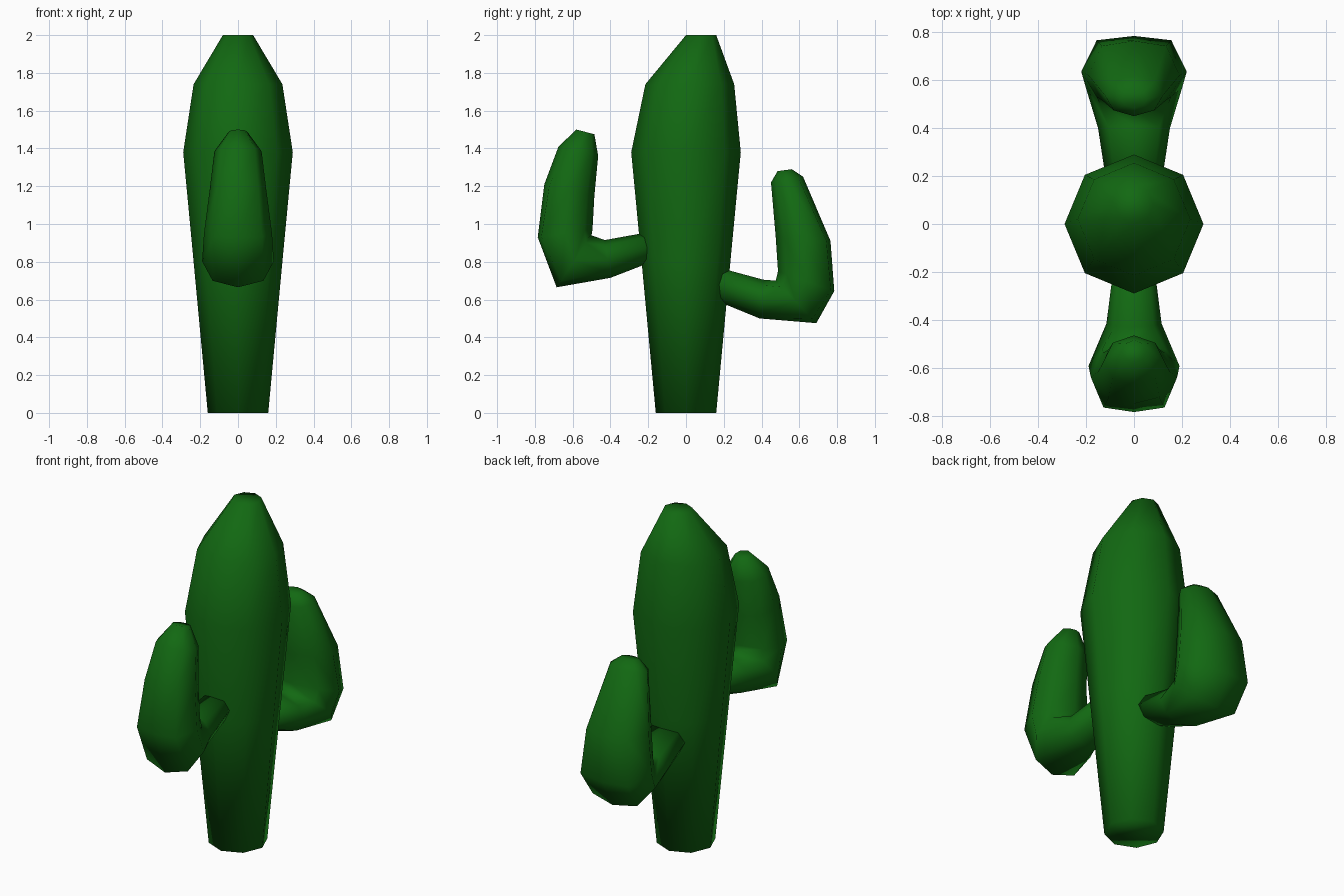
import bpy, bmesh, math

if "Cube" in bpy.data.objects:
    bpy.data.objects.remove(bpy.data.objects["Cube"])

green = bpy.data.materials.new("cactus green")
green.diffuse_color = (0.006, 0.14, 0.006, 1)
green.use_nodes = True
green.node_tree.nodes["Principled BSDF"].inputs["Base Color"].default_value = green.diffuse_color


def loft(name, sections):
    """Eight-sided skin through sections: (outer (y, z), inner (y, z), half width, squareness)."""
    bm = bmesh.new()
    rings = []
    for (oy, oz), (iy, iz), w, square in sections:
        ring = []
        for k in range(8):
            a = k * math.pi / 4
            c, s = math.cos(a), math.sin(a)
            if k in (1, 7):            # push the outer corners out
                c = math.copysign(square, c)
            t = (1 + c) / 2            # 1 on the outer edge, 0 on the inner
            ring.append(bm.verts.new((w * s, iy + (oy - iy) * t, iz + (oz - iz) * t)))
        rings.append(ring)
    for a, b in zip(rings, rings[1:]):
        for k in range(8):
            n = (k + 1) % 8
            bm.faces.new((a[k], a[n], b[n], b[k]))
    bm.faces.new(rings[0])
    bm.faces.new(rings[-1])
    bmesh.ops.recalc_face_normals(bm, faces=bm.faces)
    for f in bm.faces:
        f.smooth = True
    mesh = bpy.data.meshes.new(name)
    bm.to_mesh(mesh)
    bm.free()
    mesh.materials.append(green)
    obj = bpy.data.objects.new(name, mesh)
    bpy.context.collection.objects.link(obj)
    return obj


# Trunk: (height, radius, y offset)
trunk = [(0, 0.16, 0), (0.8, 0.235, 0), (1.38, 0.29, 0), (1.74, 0.235, 0.02), (2.0, 0.08, 0.08)]
loft("trunk", [((y - r, z), (y + r, z), r, 0.707) for z, r, y in trunk])

# Front arm, higher
loft("front_arm", [
    ((-0.18, 0.80), (-0.18, 0.96), 0.085, 0.707),
    ((-0.40, 0.715), (-0.43, 0.915), 0.115, 0.707),
    ((-0.685, 0.665), (-0.50, 0.94), 0.19, 0.75),
    ((-0.785, 0.93), (-0.495, 0.97), 0.18, 0.87),
    ((-0.75, 1.21), (-0.485, 1.15), 0.15, 0.8),
    ((-0.675, 1.41), (-0.465, 1.36), 0.125, 0.707),
    ((-0.58, 1.50), (-0.485, 1.475), 0.05, 0.707)])

# Back arm, lower and wider
loft("back_arm", [
    ((0.17, 0.59), (0.17, 0.77), 0.115, 0.707),
    ((0.39, 0.50), (0.41, 0.705), 0.15, 0.707),
    ((0.69, 0.475), (0.475, 0.70), 0.205, 0.8),
    ((0.785, 0.645), (0.487, 0.75), 0.22, 0.88),
    ((0.765, 0.91), (0.475, 0.93), 0.19, 0.85),
    ((0.62, 1.25), (0.45, 1.22), 0.12, 0.707),
    ((0.56, 1.29), (0.485, 1.28), 0.055, 0.707)])
